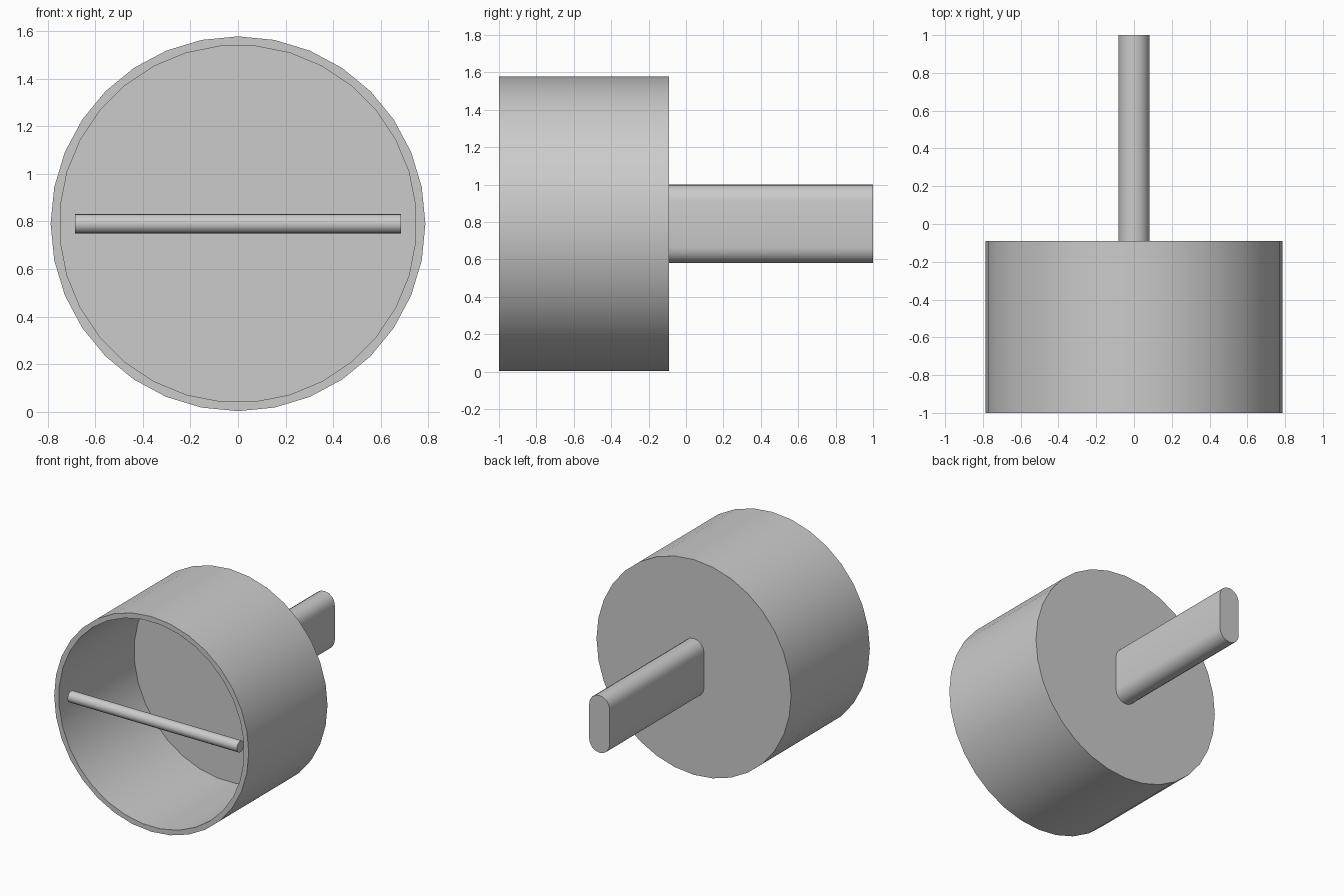
import bpy, bmesh, math

cube = bpy.data.objects.get("Cube")
if cube:
    bpy.data.objects.remove(cube, do_unlink=True)

CENTRE_Z = 0.79
SIDES = 32

grey = bpy.data.materials.new("plain grey")
grey.use_nodes = True
colour = (0.6, 0.6, 0.6, 1)
grey.diffuse_color = colour
grey.node_tree.nodes["Principled BSDF"].inputs["Base Color"].default_value = colour


def finish(name, bm):
    bmesh.ops.recalc_face_normals(bm, faces=bm.faces)
    mesh = bpy.data.meshes.new(name)
    bm.to_mesh(mesh)
    bm.free()
    mesh.materials.append(grey)
    obj = bpy.data.objects.new(name, mesh)
    bpy.context.collection.objects.link(obj)
    bpy.ops.object.select_all(action="DESELECT")
    obj.select_set(True)
    bpy.context.view_layer.objects.active = obj
    bpy.ops.object.shade_smooth_by_angle(angle=math.radians(35))
    return obj


def ring(bm, radius, y, turn=0):
    angles = [math.tau * (i + turn) / SIDES for i in range(SIDES)]
    return [bm.verts.new((radius * math.sin(a), y, CENTRE_Z + radius * math.cos(a)))
            for a in angles]


def bridge(bm, a, b):
    for i in range(len(a)):
        j = (i + 1) % len(a)
        bm.faces.new((a[i], a[j], b[j], b[i]))


# Hollow cup, open at the front
bm = bmesh.new()
rings = [ring(bm, 0.787, -0.09), ring(bm, 0.787, -1),
         ring(bm, 0.75, -1, 0.5), ring(bm, 0.75, -0.13, 0.5)]
for a, b in zip(rings, rings[1:]):
    bridge(bm, a, b)
bm.faces.new(rings[0])
bm.faces.new(rings[-1])
finish("cup", bm)

# Flat handle with rounded top and bottom edges
bm = bmesh.new()
HALF_WIDTH, STRAIGHT, STEPS = 0.083, 0.127, 8
outline = []
for side in (1, -1):
    for i in range(STEPS + 1):
        a = math.pi * i / STEPS
        outline.append((side * HALF_WIDTH * math.cos(a),
                        CENTRE_Z + side * (STRAIGHT + HALF_WIDTH * math.sin(a))))
ends = [[bm.verts.new((x, y, z)) for x, z in outline] for y in (-0.09, 1)]
bridge(bm, *ends)
for end in ends:
    bm.faces.new(end)
finish("handle", bm)

# Thin round bar across the mouth
bm = bmesh.new()
bmesh.ops.create_cone(bm, cap_ends=True, segments=16, radius1=0.041, radius2=0.041, depth=1.37)
for v in bm.verts:
    x, y, z = v.co
    v.co = (z, y - 0.95, x + CENTRE_Z)
finish("cross_bar", bm)
